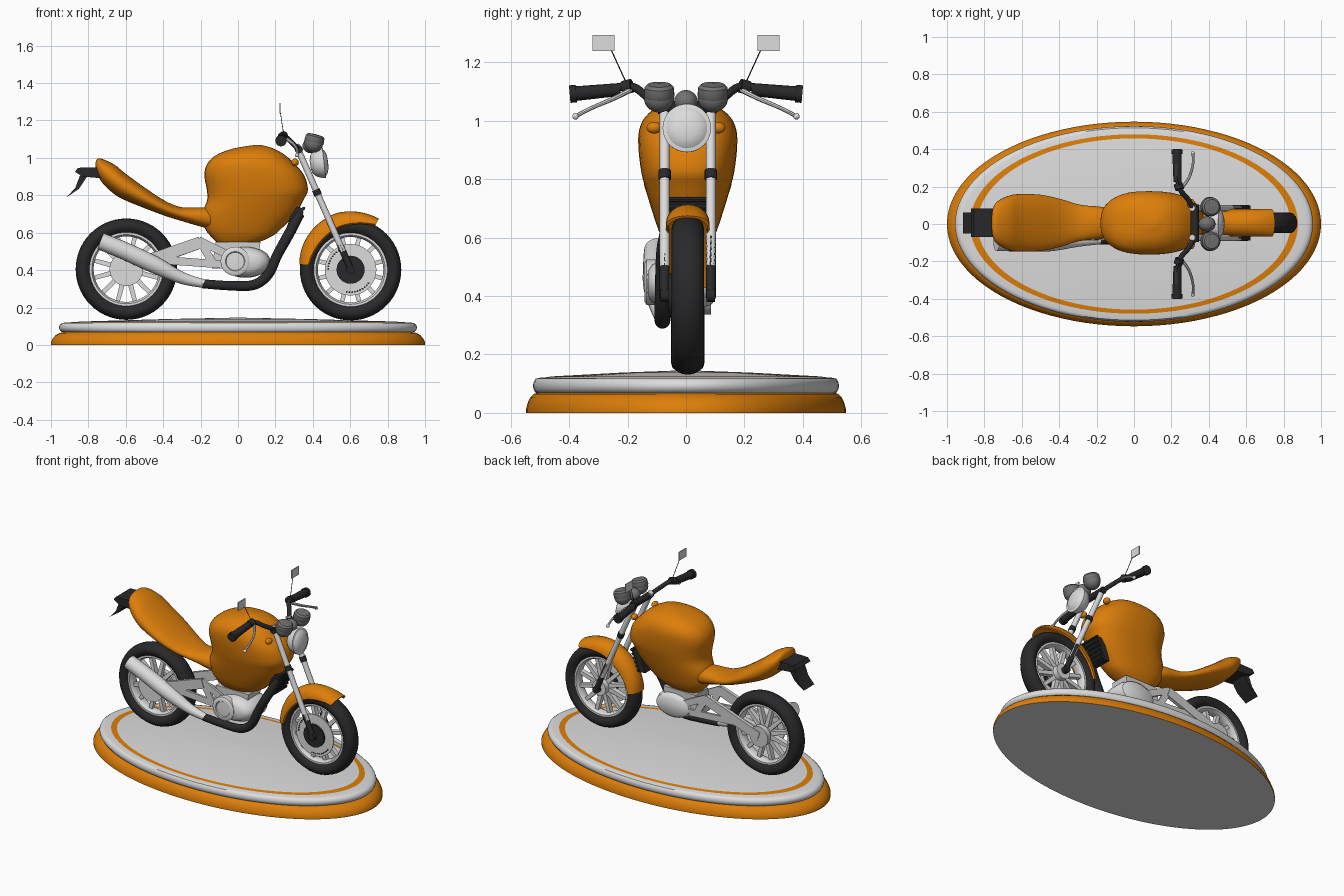
import bpy, bmesh, math
from mathutils import Vector as V

if "Cube" in bpy.data.objects:
    bpy.data.objects.remove(bpy.data.objects["Cube"])

def mat(name, r, g, b):
    m = bpy.data.materials.new(name)
    m.diffuse_color = (r, g, b, 1)
    m.use_nodes = True
    m.node_tree.nodes["Principled BSDF"].inputs["Base Color"].default_value = m.diffuse_color
    return m

ORANGE = mat("orange", .72, .21, .003)
BLACK = mat("black", .022, .022, .024)
SILVER = mat("silver", .72, .72, .72)
GREY = mat("light grey", .62, .62, .62)
DARK = mat("instrument grey", .17, .17, .17)

def loft(name, rings, m, closed=False):
    """Skin a list of point rings; cap the ends unless closed."""
    bm = bmesh.new()
    vs = [[bm.verts.new(p) for p in r] for r in rings]
    n = len(vs[0])
    for i in range(len(vs) if closed else len(vs) - 1):
        a, b = vs[i], vs[(i + 1) % len(vs)]
        for j in range(n):
            k = (j + 1) % n
            bm.faces.new((a[j], a[k], b[k], b[j]))
    if not closed:
        bm.faces.new(vs[0])
        bm.faces.new(vs[-1])
    bmesh.ops.remove_doubles(bm, verts=bm.verts, dist=1e-5)
    bmesh.ops.recalc_face_normals(bm, faces=bm.faces)
    me = bpy.data.meshes.new(name)
    bm.to_mesh(me)
    bm.free()
    me.materials.append(m)
    o = bpy.data.objects.new(name, me)
    bpy.context.collection.objects.link(o)
    return o

def spline(pts, n=5):
    """Catmull-Rom interpolation of tuples of any size."""
    out = []
    for i in range(len(pts) - 1):
        p0, p1, p2, p3 = pts[max(i - 1, 0)], pts[i], pts[i + 1], pts[min(i + 2, len(pts) - 1)]
        for s in range(n):
            t = s / n
            out.append(tuple(b + .5 * t * (c - a + t * (2*a - 5*b + 4*c - d + t * (3*(b - c) + d - a)))
                             for a, b, c, d in zip(p0, p1, p2, p3)))
    return out + [tuple(pts[-1])]

def lathe(name, prof, m, loc=(0, 0, 0), axis=(0, 1, 0), scale=(1, 1, 1), seg=40, closed=False):
    """Revolve (radius, height) points about an axis."""
    q = V(axis).to_track_quat('Z', 'Y')
    rings = []
    for r, h in prof:
        ring = []
        for i in range(seg):
            a = 2 * math.pi * i / seg
            p = q @ V((r * math.cos(a), r * math.sin(a), h))
            ring.append(V(loc) + V([p[k] * scale[k] for k in range(3)]))
        rings.append(ring)
    return loft(name, rings, m, closed)

def tube(name, pts, m, n=12, smooth=5, flat=1):
    """Sweep a circle along (x, y, z, radius) points."""
    pts = spline(pts, smooth) if len(pts) > 2 and smooth > 1 else pts
    c = [V(p[:3]) for p in pts]
    rings, u = [], None
    for i, p in enumerate(pts):
        t = (c[min(i + 1, len(c) - 1)] - c[max(i - 1, 0)]).normalized()
        u = u or (V((0, 1, 0)) if abs(t.y) < .9 else V((1, 0, 0)))
        u = (u - t * u.dot(t)).normalized()
        w = t.cross(u)
        off = math.pi / 4 if n == 4 else 0
        rings.append([c[i] + p[3] * (flat * u * math.cos(off + 2*math.pi*j/n) + w * math.sin(off + 2*math.pi*j/n))
                      for j in range(n)])
    return loft(name, rings, m)

def ball(name, loc, size, m):
    prof = [(max(1e-6, math.sin(math.pi * i / 14)), -math.cos(math.pi * i / 14)) for i in range(15)]
    return lathe(name, prof, m, loc, (0, 0, 1), size, 24)

def superring(a, b, e=2.5, n=36):
    f = lambda v: math.copysign(abs(v) ** (2 / e), v)
    return [(a * f(math.cos(2*math.pi*i/n)), b * f(math.sin(2*math.pi*i/n))) for i in range(n)]

def slab(name, poly, y0, y1, m):
    """Extrude an x-z polygon across y."""
    return loft(name, [[(x, y0, z) for x, z in poly], [(x, y1, z) for x, z in poly]], m)

# Oval display base, coloured by height and distance from the middle
base = lathe("display_base", [(.01, 0), (1, 0), (1, .015), (.99, .035), (.975, .052), (.955, .064), (.935, .068),
                              (.945, .071), (.955, .083), (.957, .095), (.952, .108), (.94, .117), (.92, .12),
                              (.877, .122), (.837, .125), (.4, .138), (.01, .146)],
             SILVER, (0, 0, 0), (0, 0, 1), (1, .547, 1), 96)
base.data.materials.append(ORANGE)
for f in base.data.polygons:
    r = math.hypot(f.center.x, f.center.y / .547)
    f.material_index = int(.002 < f.center.z < .068 or (f.center.z > .12 and .84 < r < .876))

# Wheels
Y = .006
def wheel(tag, x, z, w):
    half = [(.197, .62), (.212, .88), (.232, 1), (.25, .9), (.263, .6), (.269, .3)]
    prof = [(r, -h * w) for r, h in half] + [(.271, 0)] + [(r, h * w) for r, h in half[::-1]]
    lathe(tag + "_tyre", prof, BLACK, (x, Y, z), closed=True, seg=56)
    b = .62 * w
    lathe(tag + "_rim", [(.2, -b), (.185, -b), (.175, -.5*b), (.175, .5*b), (.185, b), (.2, b)],
          SILVER, (x, Y, z), closed=True, seg=56)
    for i in range(12):
        a = 2 * math.pi * (i + .5) / 12
        c, s = math.cos(a), math.sin(a)
        tube(tag + "_spoke", [(x + .03*c, Y, z + .03*s, .02), (x + .18*c, Y, z + .18*s, .016)],
             SILVER, 4, flat=1.3)
    tube(tag + "_hub", [(x, Y - w, z, .05), (x, Y + w, z, .05)], SILVER, 24)
FX, FZ, RX, RZ = .602, .402, -.597, .405
wheel("front", FX, FZ, .055)
wheel("rear", RX, RZ, .058)
def disc(name, x, z, y0, y1, r, m):
    return tube(name, [(x, y0, z, r), (x, y1, z, r)], m, 32)
disc("front_brake_disc", FX, FZ, -.047, -.04, .138, SILVER)
disc("front_brake_hub", FX, FZ, -.06, -.03, .075, BLACK)
disc("rear_brake_disc", RX, RZ, -.07, -.06, .09, SILVER)
disc("rear_hub_cover", RX, RZ, .05, .085, .068, GREY)
for i in range(10):
    for d in (115, 260):
        a = math.radians(d + i * 7)
        disc("brake_hole", FX + .12*math.cos(a), FZ + .12*math.sin(a), -.049, -.045, .005, BLACK)

# Tank: horizontal sections (z, x min, x max, half width)
tank = [(.519, -.03, .0, .008), (.54, -.10, .085, .05), (.58, -.145, .18, .08), (.625, -.178, .235, .10),
        (.70, -.19, .308, .125), (.775, -.165, .35, .147), (.83, -.167, .374, .16), (.91, -.18, .352, .169),
        (.97, -.163, .30, .166), (1.016, -.115, .25, .143), (1.05, -.025, .19, .095), (1.068, .08, .13, .02)]
loft("tank", [[((a + b)/2 + u, Y + v, z) for u, v in superring((b - a)/2, w)]
              for z, a, b, w in spline(tank, 4)], ORANGE)

# Seat and tail: vertical sections (x, z top, z bottom, half width)
seat = [(-.08, .72, .61, .06), (-.17, .735, .625, .085), (-.25, .735, .647, .092), (-.31, .738, .665, .102),
        (-.39, .77, .69, .127), (-.497, .84, .73, .15), (-.60, .915, .772, .154), (-.66, .963, .805, .148),
        (-.72, .992, .86, .122), (-.752, .995, .91, .085), (-.763, .97, .94, .02)]
loft("seat", [[(x, Y + u, (t + b)/2 + v) for u, v in superring(w, (t - b)/2, 2.2)]
              for x, t, b, w in spline(seat, 4)], ORANGE)

# Tail lamp and number plate holder
slab("tail_lamp", [(-.72, .95), (-.855, .947), (-.872, .925), (-.83, .9), (-.72, .89)], -.07, .082, BLACK)
slab("plate_holder", [(-.80, .91), (-.845, .905), (-.87, .84), (-.915, .79), (-.85, .835)], -.05, .062, BLACK)

# Front mudguard
rings = []
for i in range(25):
    k = i / 24
    a = math.radians(174 - 113 * k)
    top = .276 + .036 * min(1, 1.6 * k)
    depth = .02 + .055 * math.sin(math.pi * min(1, .12 + .83 * k)) ** .7
    sec = []
    for off, order in ((0, range(-6, 7)), (.008, range(6, -7, -1))):
        for j in order:
            t = j / 6 * math.pi / 2
            sec.append((top - off - depth * (1 - math.cos(t)), (.074 - off) * math.sin(t)))
    rings.append([(FX + r*math.cos(a), Y + y, FZ + r*math.sin(a)) for r, y in sec])
loft("front_mudguard", rings, ORANGE)

# Forks, swingarm, handlebar controls on both sides
fork = lambda z: .605 - .44 * (z - .4)
for s in (-1, 1):
    y = Y + s * .079
    def leg(name, z0, z1, r, m):
        tube(name, [(fork(z0), y, z0, r), (fork(z1), y, z1, r)], m, 16)
    leg("fork_tube", .5, 1.07, .017, SILVER)
    leg("fork_lower", .395, .6 if s > 0 else .54, .017, BLACK)
    leg("fork_band", .8, .83, .021, BLACK)
    disc("fork_foot", FX, FZ, y - .015, y + .015, .022, BLACK)
    y = s * .078
    for x0, z0, x1, z1, r in ((RX if s > 0 else -.5, RZ if s > 0 else .445, -.2, .548, .045),
                              (-.21, .56, -.03, .47, .03), (-.42, .455, -.08, .43, .03),
                              (-.2, .55, -.13, .43, .03)):
        tube("swingarm", [(x0, y, z0, r), (x1, y, z1, r)], GREY, 4, flat=.35)
    tube("handlebar", [(.33, 0, 1.045, .014), (.325, s*.06, 1.045, .014), (.29, s*.13, 1.08, .014),
                       (.25, s*.18, 1.115, .014), (.232, s*.25, 1.112, .014)], BLACK)
    tube("grip", [(.233, s*.225, 1.107, .022), (.23, s*.375, 1.093, .025)], BLACK, 16)
    tube("grip_end", [(.23, s*.375, 1.093, .03), (.23, s*.398, 1.091, .03)], BLACK, 16)
    tube("switch_block", [(.245, s*.185, 1.12, .024), (.235, s*.215, 1.112, .024)], BLACK)
    tube("lever", [(.255, s*.19, 1.105, .009), (.295, s*.25, 1.075, .008), (.315, s*.32, 1.045, .007),
                   (.315, s*.375, 1.017, .007)], SILVER, 8)
    ball("lever_tip", (.315, s*.378, 1.015), (.011, .011, .011), SILVER)
    tube("mirror_stem", [(.245, s*.2, 1.12, .002), (.227, s*.255, 1.24, .002)], BLACK, 6)
    slab("mirror", [(.222, 1.238), (.228, 1.238), (.228, 1.294), (.222, 1.294)],
         s*.282 - .038, s*.282 + .038, SILVER)
    ball("turn_signal", (.305, s*.109, .976), (.02, .026, .02), ORANGE)
    # round instruments with raised rims
    ball("gauge", (.405, s*.092, 1.078), (.05, .052, .05), DARK)
    lathe("gauge_rim", [(.05, .0), (.053, .005), (.05, .035), (.04, .045), (.01, .047)], DARK,
          (.405, s*.092, 1.08), (.25, 0, 1), seg=28)
ball("centre_gauge", (.39, 0, 1.065), (.045, .04, .04), DARK)
tube("upper_clamp", [(.325, -.095, 1.045, .022), (.325, .105, 1.045, .022)], BLACK)

# Headlamp
HL = dict(loc=(.435, .003, .972), axis=(1, 0, .12))
lathe("headlamp_shell", [(.02, -.05), (.05, -.042), (.07, -.022), (.082, .01), (.083, .025), (.074, .028)],
      SILVER, **HL)
lathe("headlamp_lens", [(.074, .024), (.06, .037), (.035, .045), (.005, .047)], SILVER, **HL)

# Engine
lathe("engine_case", [(.005, -.135), (.07, -.13), (.105, -.115), (.128, -.08), (.135, -.03), (.135, .05),
                      (.12, .085), (.09, .1), (.005, .103)], SILVER, (.04, 0, .443), scale=(1, 1, .62))
lathe("engine_cover", [(.078, -.1), (.078, -.135), (.066, -.142), (.052, -.142), (.048, -.137), (.005, -.139)],
      SILVER, (-.015, 0, .447))
slab("engine_block", [(-.14, .41), (.1, .4), (.12, .55), (-.12, .55)], -.06, .07, GREY)

# Exhaust
tube("muffler", [(-.735, -.098, .555, .046), (-.6, -.1, .5, .047), (-.45, -.1, .43, .046),
                 (-.3, -.09, .358, .032), (-.17, -.085, .325, .022)], SILVER, 20)
tube("exhaust_pipe", [(-.19, -.085, .327, .024), (-.05, -.083, .317, .025), (.08, -.08, .32, .027),
                      (.16, -.08, .375, .027), (.21, -.078, .48, .027), (.265, -.07, .58, .028),
                      (.33, -.04, .7, .026)], BLACK, 16)

# Radiator with cooling ribs
slab("radiator", [(.25, .6), (.3, .59), (.355, .73), (.3, .74)], -.058, .07, BLACK)
for i in range(6):
    x, z = .303 + .0095 * i, .605 + .025 * i
    tube("radiator_rib", [(x, -.065, z, .009), (x, .077, z, .009)], BLACK, 8)

# Smooth shading with sharp creases
for o in bpy.context.scene.objects:
    o.select_set(True)
    bpy.context.view_layer.objects.active = o
bpy.ops.object.shade_smooth_by_angle(angle=math.radians(38))
